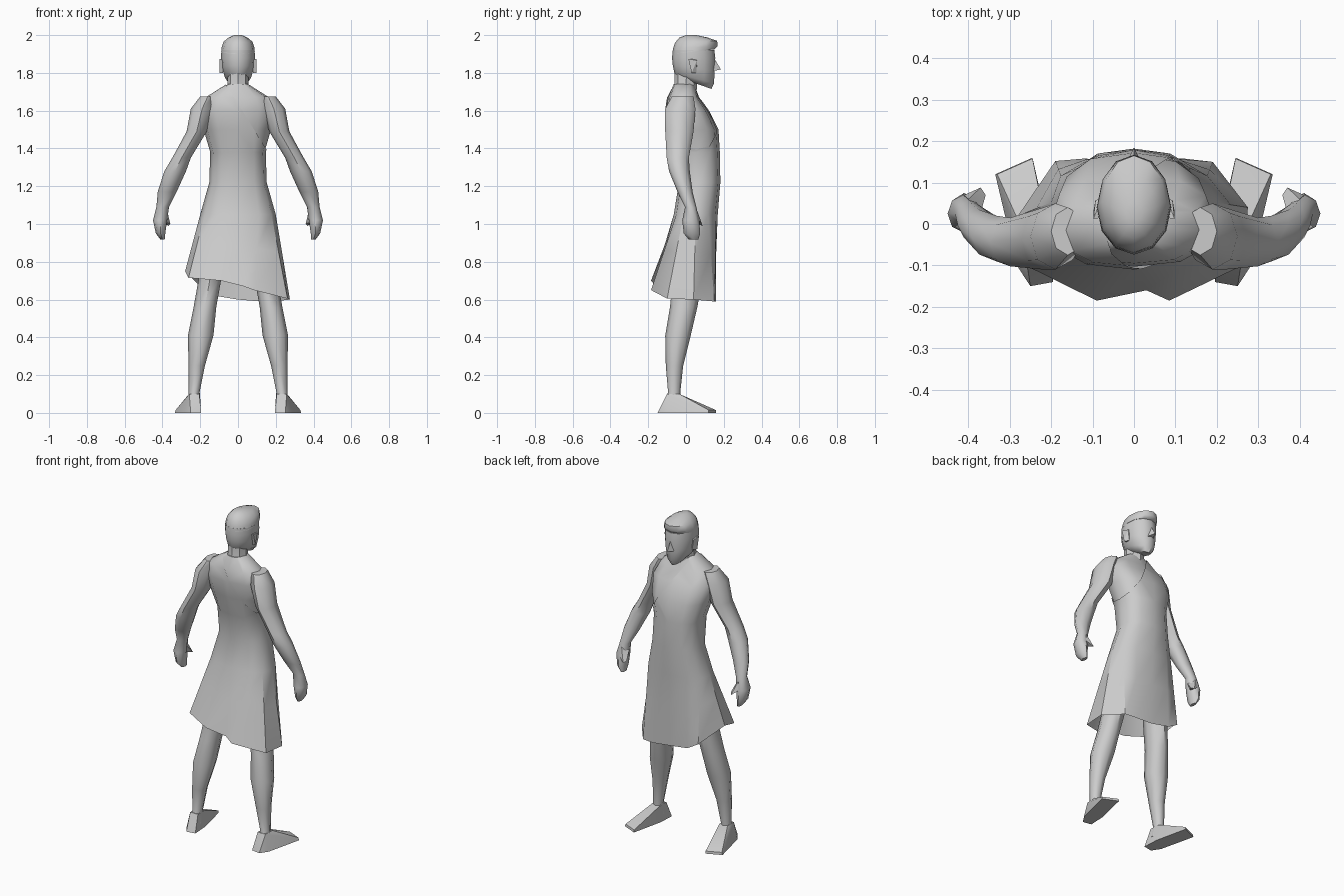
import bpy, bmesh, math
from mathutils import Vector

grey = bpy.data.materials.new("plain grey")
grey.diffuse_color = (0.6, 0.6, 0.6, 1)


def finish(name, bm, angle=40):
    bmesh.ops.recalc_face_normals(bm, faces=bm.faces)
    me = bpy.data.meshes.new(name)
    bm.to_mesh(me)
    bm.free()
    me.materials.append(grey)
    ob = bpy.data.objects.new(name, me)
    bpy.context.collection.objects.link(ob)
    bpy.ops.object.select_all(action='DESELECT')
    ob.select_set(True)
    bpy.context.view_layer.objects.active = ob
    bpy.ops.object.shade_smooth_by_angle(angle=math.radians(angle))
    return ob


def ring(x0, x1, y0, y1, zb, zf=None, n=8, p=1.0, grow=0.0):
    """Rounded cross-section filling the given bounds; zb back and zf front height."""
    zf = zb if zf is None else zf
    pts = []
    for i in range(n):
        a = math.tau * i / n
        c, s = (math.copysign(abs(v) ** p, v) for v in (math.cos(a), math.sin(a)))
        pts.append(((x0 + x1) / 2 + c * ((x1 - x0) / 2 + grow),
                    (y0 + y1) / 2 + s * ((y1 - y0) / 2 + grow),
                    zb + (zf - zb) * (s + 1) / 2))
    return pts


def loft(rings, caps=True):
    bm = bmesh.new()
    loops = [[bm.verts.new(p) for p in r] for r in rings]
    for a, b in zip(loops, loops[1:]):
        for i in range(len(a)):
            j = (i + 1) % len(a)
            bm.faces.new((a[i], a[j], b[j], b[i]))
    if caps:
        bm.faces.new(loops[0])
        bm.faces.new(loops[-1])
    return bm


def hull(name, pts):
    bm = bmesh.new()
    for p in pts:
        bm.verts.new(p)
    bmesh.ops.convex_hull(bm, input=bm.verts)
    return finish(name, bm, 30)


# Torso: half width, back y, front y, height
TORSO = [(.145, -.03, .175, 1.22), (.14, -.06, .172, 1.38), (.175, -.09, .165, 1.50),
         (.195, -.103, .115, 1.60), (.165, -.095, .065, 1.67), (.055, -.065, .045, 1.74)]


def torso_rings(grow):
    return [ring(-w, w, b, f, z, n=12, p=.8, grow=grow) for w, b, f, z in TORSO]


finish("torso", loft(torso_rings(0)))

# Dress: uneven hem, flared skirt, diagonal neckline over one shoulder
hem = [(.275, .04, .60), (.19, .15, .59), (.12, .158, .59), (0, .15, .60),
       (-.12, .158, .62), (-.19, .152, .66), (-.28, .02, .75), (-.262, -.1, .715),
       (-.09, -.185, .70), (.03, -.16, .67), (.085, -.185, .65), (.262, -.1, .605)]
hips = ring(-.2, .2, -.065, .168, 1.05, n=12, p=.85)
mid = [tuple(Vector(a).lerp(Vector(b), .45)) for a, b in zip(hips, hem)]
dress = loft([hem, mid, hips] + torso_rings(.007), caps=False)
bmesh.ops.bisect_plane(dress, geom=dress.verts[:] + dress.edges[:] + dress.faces[:],
                       plane_co=(.16, 0, 1.38), plane_no=(1.6, 0, 1), clear_outer=True)
finish("dress", dress)

# Neck and head
finish("neck", loft([ring(-.065, .065, -.075, .055, 1.69), ring(-.055, .055, -.06, .06, 1.75),
                     ring(-.055, .055, -.06, .07, 1.82)]))
HEAD = [(.04, -.05, .135, 1.78, 1.715), (.068, -.062, .148, 1.80, 1.745),
        (.085, -.07, .152, 1.84, 1.81), (.09, -.074, .155, 1.88, 1.88), (.088, -.07, .15, 1.92, 1.92)]
finish("head", loft([ring(-w, w, b, f, zb, zf, n=12) for w, b, f, zb, zf in HEAD]), 50)
HAIR = [(.089, -.072, .152, 1.90, 1.925), (.087, -.068, .167, 1.93, 1.94),
        (.077, -.058, .165, 1.96, 1.97), (.05, -.035, .115, 1.987, 1.987), (.02, .0, .055, 2.0, 2.0)]
finish("hair", loft([ring(-w, w, b, f, zb, zf, n=12) for w, b, f, zb, zf in HAIR]), 50)
hull("nose", [(0, .148, 1.88), (-.02, .145, 1.81), (.02, .145, 1.81), (0, .185, 1.818)])

ARM = [(.12, .20, -.075, .04, 1.675), (.13, .25, -.11, .05, 1.61), (.165, .272, -.11, .04, 1.49),
       (.25, .348, -.102, .015, 1.35), (.275, .39, -.09, .02, 1.28), (.325, .425, -.045, .035, 1.17),
       (.365, .432, -.005, .055, 1.09), (.375, .45, -.02, .07, 1.02), (.385, .435, -.012, .075, .95),
       (.388, .41, .015, .065, .917)]
LEG = [(.05, .19, -.05, .10, .95), (.09, .21, -.07, .085, .70), (.115, .235, -.085, .06, .56),
       (.13, .265, -.11, .025, .41), (.175, .262, -.107, -.015, .25), (.203, .262, -.095, -.03, .11),
       (.197, .268, -.125, -.03, .04)]

for side, s in (("left", -1), ("right", 1)):
    def flip(pts):
        return [(x * s, y, z) for x, y, z in pts]

    # Arm with hand and thumb
    finish(side + "_arm", loft([flip(ring(*r)) for r in ARM]), 50)
    hull(side + "_thumb", flip([(.375, .01, 1.07), (.40, .06, 1.07), (.385, .03, 1.01),
                                (.358, .07, 1.0), (.37, .088, .99), (.41, .07, 1.02)]))
    # Leg and outward turned wedge foot
    finish(side + "_leg", loft([flip(ring(*r)) for r in LEG]), 50)
    hull(side + "_foot", flip([(.195, -.14, 0), (.25, -.15, 0), (.283, -.1, 0), (.335, .12, 0),
                               (.245, .16, 0), (.20, -.04, 0), (.205, -.035, .10), (.26, -.035, .10),
                               (.205, -.1, .10), (.258, -.1, .10), (.33, .12, .015), (.245, .158, .015)]))
    # Ear
    hull(side + "_ear", flip([(.08, .06, 1.87), (.098, .012, 1.875), (.098, .03, 1.80),
                              (.08, .055, 1.80), (.08, .015, 1.87), (.08, .03, 1.80), (.093, .058, 1.865)]))
